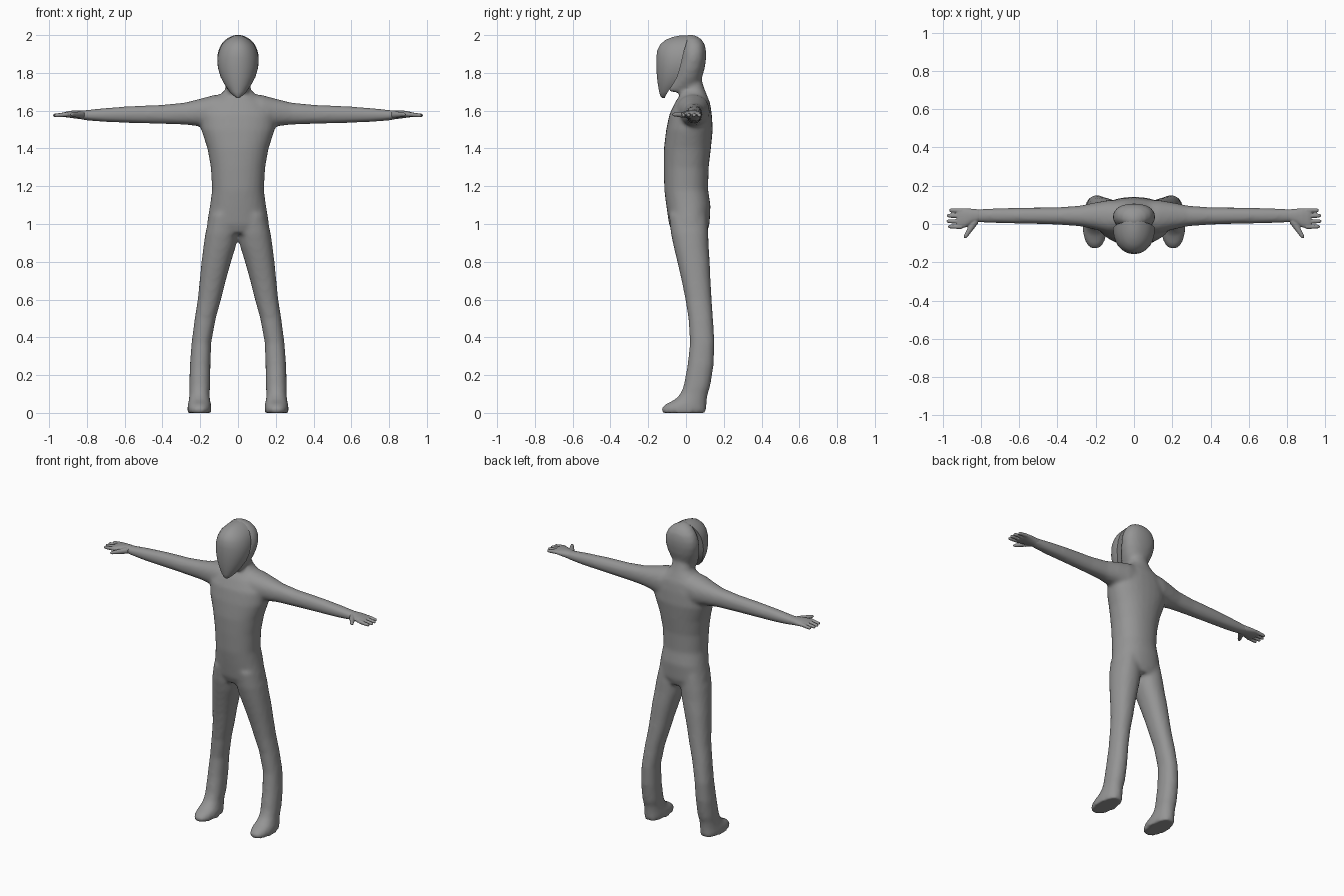
import bpy, bmesh, math
from mathutils import Vector

if "Cube" in bpy.data.objects:
    bpy.data.objects.remove(bpy.data.objects["Cube"])

grey = bpy.data.materials.new("plain grey")
grey.diffuse_color = (0.3, 0.3, 0.3, 1)
grey.use_nodes = True
grey.node_tree.nodes["Principled BSDF"].inputs["Base Color"].default_value = grey.diffuse_color
N = 28


def power(v, p):
    return math.copysign(abs(v) ** p, v)


def oval(a0, a1, b0, b1, p=0.9):
    """Rounded outline spanning a0..a1 and b0..b1."""
    for i in range(N):
        t = 2 * math.pi * i / N
        yield ((a0 + a1) / 2 + (a1 - a0) / 2 * power(math.cos(t), p),
               (b0 + b1) / 2 + (b1 - b0) / 2 * power(math.sin(t), p))


def loft(bm, rings, side=1):
    """Skin a list of closed rings and cap both ends."""
    loops = [[bm.verts.new((x * side, y, z)) for x, y, z in r] for r in rings]
    for a, b in zip(loops, loops[1:]):
        for i in range(len(a)):
            j = (i + 1) % len(a)
            bm.faces.new((a[i], a[j], b[j], b[i]))
    bm.faces.new(loops[0][::-1])
    bm.faces.new(loops[-1])


def upright(table):
    """Rows of z, x0, x1, y0, y1."""
    return [[(x, y, z) for x, y in oval(x0, x1, y0, y1)] for z, x0, x1, y0, y1 in table]


def sideways(table):
    """Rows of x, y0, y1, z0, z1."""
    return [[(x, y, z) for y, z in oval(y0, y1, z0, z1)] for x, y0, y1, z0, z1 in table]


def finger(base, tip, r0, r1):
    base, tip = Vector(base), Vector(tip)
    d = (tip - base).normalized()
    u = d.cross(Vector((0, 0, 1))).normalized()
    v = u.cross(d)
    rings = []
    for t, k in ((0, 1), (0.5, 1), (0.88, 1), (0.97, 0.7), (1, 0.3)):
        r = (r0 + (r1 - r0) * t) * k
        c = base.lerp(tip, t)
        rings.append([c + u * r * math.cos(a) + v * r * math.sin(a)
                      for a in (2 * math.pi * i / 12 for i in range(12))])
    return rings


def finish(bm, name, voxel=0, smooth=0, angle=60):
    bmesh.ops.recalc_face_normals(bm, faces=bm.faces)
    me = bpy.data.meshes.new(name)
    bm.to_mesh(me)
    bm.free()
    ob = bpy.data.objects.new(name, me)
    bpy.context.collection.objects.link(ob)
    bpy.ops.object.select_all(action='DESELECT')
    bpy.context.view_layer.objects.active = ob
    ob.select_set(True)
    if voxel:
        m = ob.modifiers.new("blend", 'REMESH')
        m.mode, m.voxel_size = 'VOXEL', voxel
        bpy.ops.object.modifier_apply(modifier="blend")
    if smooth:
        m = ob.modifiers.new("soften", 'SMOOTH')
        m.factor, m.iterations = 0.5, smooth
        bpy.ops.object.modifier_apply(modifier="soften")
    ob.data.materials.clear()
    ob.data.materials.append(grey)
    bpy.ops.object.shade_smooth_by_angle(angle=math.radians(angle))
    return ob


# Body: torso, neck, head, legs and arms blended into one skin
bm = bmesh.new()
torso = [(0.95, .10, -.07, .11), (1.0, .165, -.09, .125), (1.1, .148, -.105, .13),
         (1.18, .137, -.115, .117), (1.3, .144, -.118, .12), (1.4, .162, -.117, .132),
         (1.5, .195, -.105, .142), (1.58, .20, -.088, .137), (1.64, .16, -.06, .128),
         (1.68, .10, -.035, .112), (1.71, .068, -.02, .1), (1.75, .06, -.01, .086),
         (1.8, .055, 0, .08)]
loft(bm, upright([(z, -w, w, y0, y1) for z, w, y0, y1 in torso]))

head = [(1.70, .045, -.09, .03), (1.73, .066, -.08, .07), (1.77, .086, -.06, .083),
        (1.82, .103, -.045, .098), (1.87, .111, -.03, .106), (1.91, .108, -.025, .107),
        (1.95, .092, -.015, .1), (1.98, .063, -.01, .08), (1.995, .035, -.005, .055),
        (2.003, .012, .01, .035)]
loft(bm, upright([(z, -w, w, y0, y1) for z, w, y0, y1 in head]))

leg = [(0, .143, .267, -.125, .104), (.02, .141, .268, -.134, .108), (.045, .143, .265, -.11, .108),
       (.07, .148, .26, -.06, .11), (.1, .151, .257, -.03, .115), (.14, .147, .258, -.013, .128),
       (.25, .146, .255, .008, .146), (.37, .142, .246, .021, .151), (.5, .118, .229, .013, .143),
       (.6, .09, .213, -.003, .136), (.7, .065, .203, -.023, .13), (.8, .037, .193, -.046, .126),
       (.88, .012, .183, -.065, .12), (.95, .0, .173, -.08, .118), (1.05, .01, .15, -.09, .11)]
arm = [(.06, -.05, .125, 1.5, 1.69), (.13, -.05, .125, 1.5, 1.682), (.2, -.03, .113, 1.517, 1.663),
       (.28, -.012, .096, 1.526, 1.643), (.4, -.003, .087, 1.53, 1.631), (.5, 0, .086, 1.533, 1.627),
       (.6, .002, .085, 1.536, 1.622), (.7, .004, .083, 1.54, 1.614), (.8, .008, .079, 1.548, 1.604),
       (.84, .01, .077, 1.554, 1.6)]
for s in (1, -1):
    loft(bm, upright(leg), s)
    loft(bm, sideways(arm), s)
finish(bm, "body", 0.012, 5)

# Hands: palm, four fingers and a thumb
palm = [(.81, .012, .076, 1.552, 1.602), (.85, .0, .08, 1.557, 1.602), (.88, -.018, .083, 1.561, 1.6),
        (.91, -.025, .083, 1.565, 1.595), (.925, -.022, .08, 1.569, 1.59)]
for s, name in ((1, "left_hand"), (-1, "right_hand")):
    bm = bmesh.new()
    loft(bm, sideways(palm), s)
    for y, tip in ((.07, .966), (.042, .979), (.013, .98), (-.015, .972)):
        loft(bm, finger((.9, y, 1.581), (tip, y + .002, 1.574), .0125, .0095), s)
    loft(bm, finger((.83, .015, 1.578), (.886, -.074, 1.58), .02, .009), s)
    finish(bm, name, 0.004, 3)

# Face mask: teardrop shell whose rim follows the slanted head seam
mask = [(1.668, .008, -.128, -.112), (1.68, .024, -.137, -.108), (1.70, .044, -.142, -.095),
        (1.74, .072, -.149, -.068), (1.78, .093, -.154, -.045), (1.83, .107, -.157, -.03),
        (1.88, .109, -.157, -.018), (1.92, .1, -.152, -.01), (1.95, .086, -.137, 0),
        (1.975, .062, -.108, .007), (1.99, .038, -.07, .013), (1.998, .018, -.03, .018)]
bm = bmesh.new()
rings = []
for z, w, front, seam in mask:
    arc = [math.pi * i / 24 for i in range(25)]
    rings.append([(w * math.cos(t), seam - (seam - front) * math.sin(t) ** 0.9, z) for t in arc])
loft(bm, rings)
finish(bm, "face_mask", angle=50)
